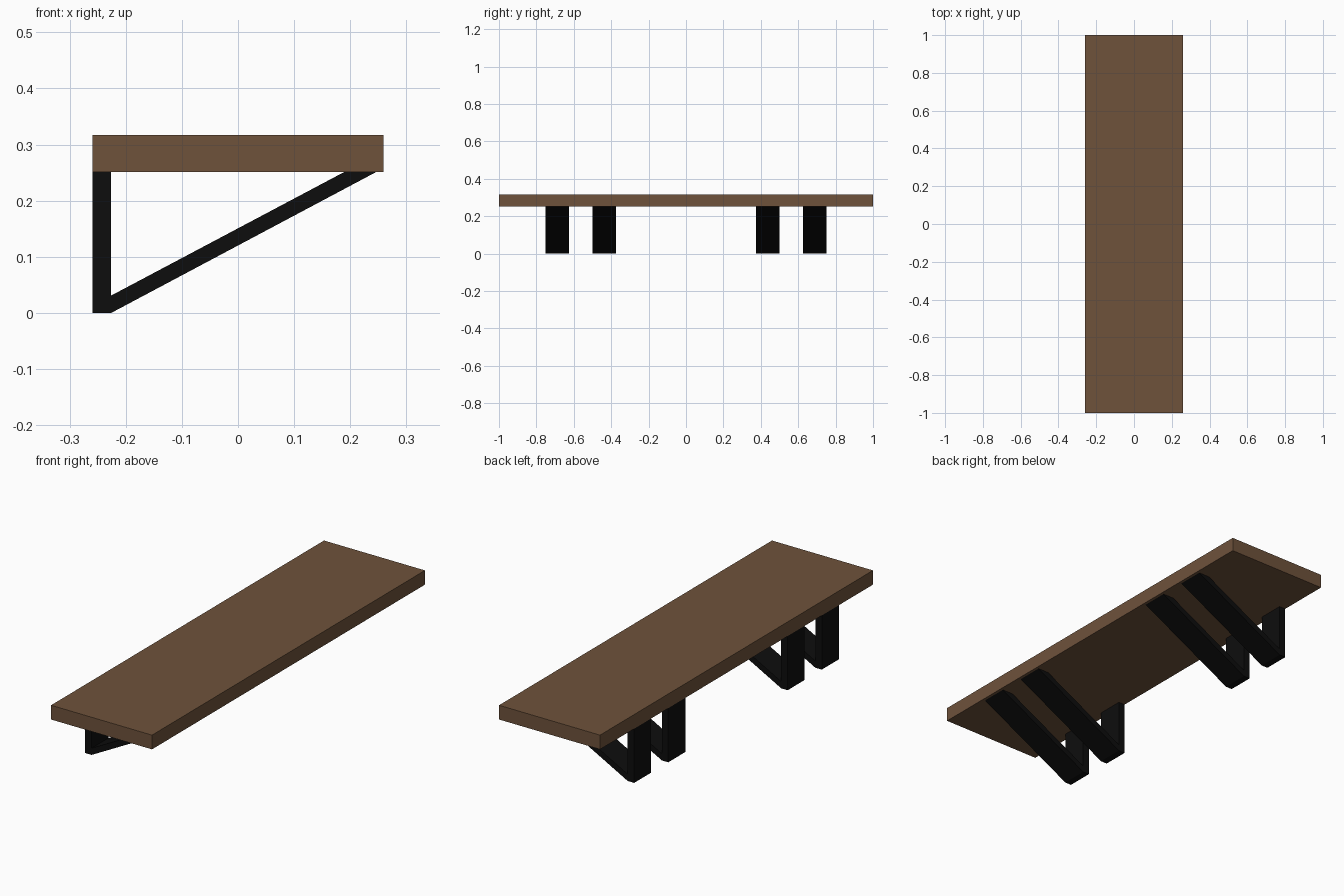
import bpy, bmesh

if "Cube" in bpy.data.objects:
    bpy.data.objects.remove(bpy.data.objects["Cube"])


def material(name, rgb):
    m = bpy.data.materials.new(name)
    m.diffuse_color = (*rgb, 1.0)
    m.use_nodes = True
    m.node_tree.nodes["Principled BSDF"].inputs["Base Color"].default_value = m.diffuse_color
    return m


wood = material("brown_wood", (0.158, 0.085, 0.044))
black = material("black_metal", (0.004, 0.004, 0.004))


def extrude_profile(name, profile, y0, y1, mat):
    """Extrude an x-z outline along y into a closed solid."""
    bm = bmesh.new()
    face = bm.faces.new([bm.verts.new((x, y0, z)) for x, z in profile])
    res = bmesh.ops.extrude_face_region(bm, geom=[face])
    verts = [g for g in res["geom"] if isinstance(g, bmesh.types.BMVert)]
    bmesh.ops.translate(bm, verts=verts, vec=(0, y1 - y0, 0))
    bmesh.ops.recalc_face_normals(bm, faces=bm.faces[:])
    mesh = bpy.data.meshes.new(name)
    bm.to_mesh(mesh)
    bm.free()
    mesh.materials.append(mat)
    obj = bpy.data.objects.new(name, mesh)
    bpy.context.collection.objects.link(obj)
    return obj


BOTTOM, TOP, HALF = 0.251, 0.317, 0.259

# Shelf board
extrude_profile("shelf_board",
                [(-HALF, BOTTOM), (HALF, BOTTOM), (HALF, TOP), (-HALF, TOP)],
                -1.0, 1.0, wood)

# Brackets: wall upright joined at the foot to a diagonal brace
bracket = [(-HALF, 0), (-0.226, 0), (0.246, BOTTOM), (0.189, BOTTOM),
           (-0.226, 0.031), (-0.226, BOTTOM), (-HALF, BOTTOM)]
for i, y in enumerate((-0.6875, -0.4375, 0.4375, 0.6875)):
    extrude_profile(f"bracket_{i + 1}", bracket, y - 0.0625, y + 0.0625, black)
